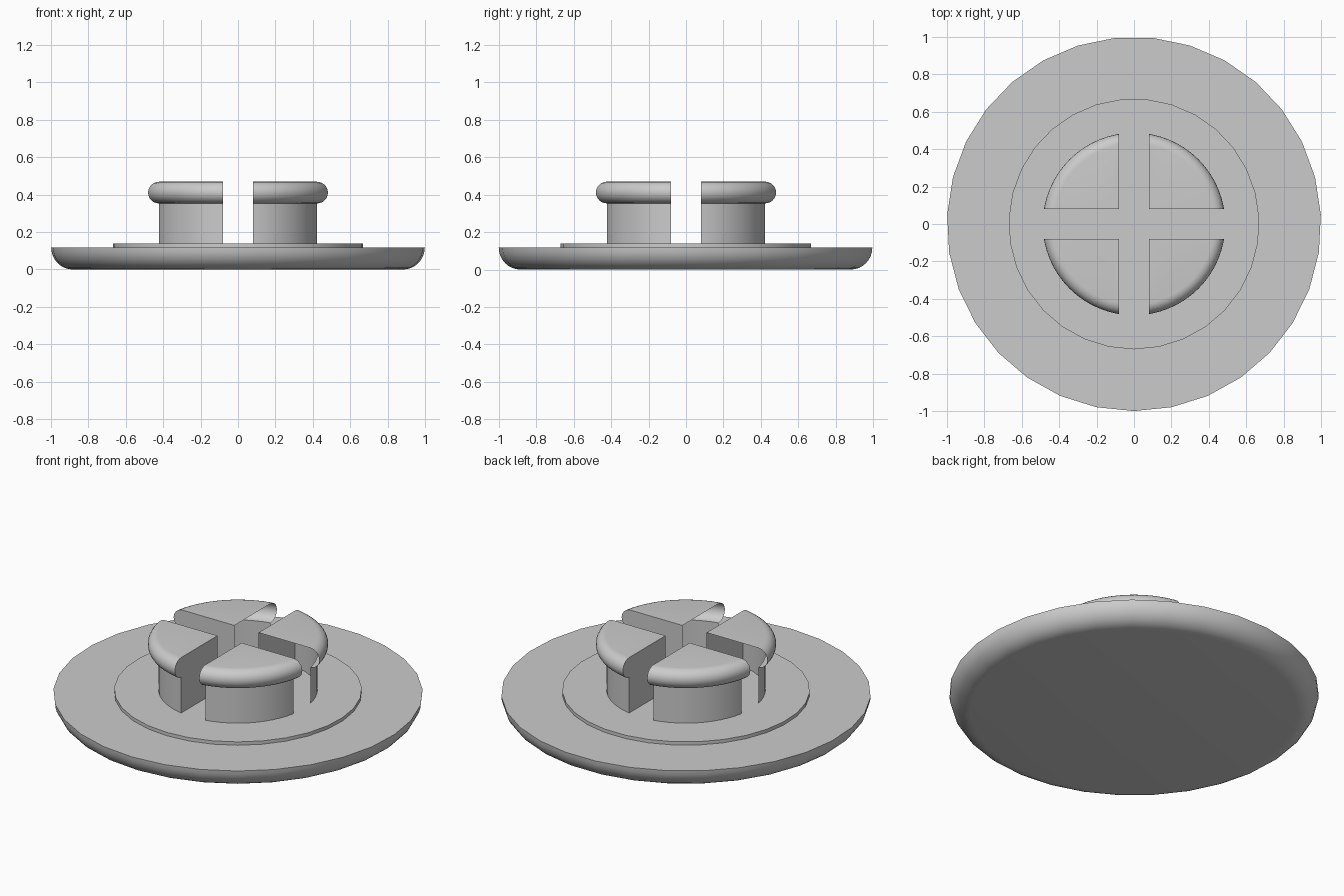
import bpy, bmesh
from math import sin, cos, pi, radians
from mathutils import Vector

if "Cube" in bpy.data.objects:
    bpy.data.objects.remove(bpy.data.objects["Cube"])


def lathe(bm, profile, segments):
    """Revolve (radius, z) points about z; on-axis points become poles."""
    rings = []
    for r, z in profile:
        if r == 0:
            rings.append([bm.verts.new((0, 0, z))] * segments)
        else:
            # first vertex sits at the front (-y)
            rings.append([bm.verts.new((r * sin(2 * pi * i / segments),
                                        -r * cos(2 * pi * i / segments), z))
                          for i in range(segments)])
    for a, b in zip(rings, rings[1:]):
        for i in range(segments):
            j = (i + 1) % segments
            corners = list(dict.fromkeys((a[i], a[j], b[j], b[i])))
            bm.faces.new(corners)
    bmesh.ops.recalc_face_normals(bm, faces=bm.faces[:])


def finish(bm, name):
    mesh = bpy.data.meshes.new(name)
    bm.to_mesh(mesh)
    bm.free()
    obj = bpy.data.objects.new(name, mesh)
    bpy.context.collection.objects.link(obj)
    bpy.ops.object.select_all(action='DESELECT')
    obj.select_set(True)
    bpy.context.view_layer.objects.active = obj
    bpy.ops.object.shade_smooth_by_angle(angle=radians(30))
    return obj


def arc(r, z, rx, rz, start, end, steps):
    angles = [radians(start + (end - start) * i / steps) for i in range(steps + 1)]
    return [(r + rx * cos(a), z + rz * sin(a)) for a in angles]


# Base plate with a rounded lower rim
bm = bmesh.new()
lathe(bm, [(0, 0)] + arc(0.885, 0.118, 0.115, 0.118, -90, 0, 8) + [(0, 0.118)], 31)
finish(bm, "base_plate")

# Thin raised disc
bm = bmesh.new()
lathe(bm, [(0, 0.11), (0.67, 0.11), (0.67, 0.138), (0, 0.138)], 31)
finish(bm, "raised_disc")

# Four quarter prongs with a bead around the top, separated by a cross slot
prong_profile = ([(0, 0.13), (0.43, 0.13)]
                 + arc(0.43, 0.411, 0.058, 0.058, -90, 90, 12)
                 + [(0, 0.469)])
for k in range(4):
    bm = bmesh.new()
    lathe(bm, prong_profile, 64)
    for normal in (Vector((1, 0, 0)), Vector((0, 1, 0))):
        cut = bmesh.ops.bisect_plane(bm, geom=bm.verts[:] + bm.edges[:] + bm.faces[:],
                                     plane_co=normal * 0.08, plane_no=normal,
                                     clear_inner=True)
        rim = [e for e in cut["geom_cut"] if isinstance(e, bmesh.types.BMEdge)]
        bmesh.ops.holes_fill(bm, edges=rim, sides=0)
    bmesh.ops.recalc_face_normals(bm, faces=bm.faces[:])
    prong = finish(bm, f"snap_prong_{k + 1}")
    prong.rotation_euler.z = k * pi / 2
